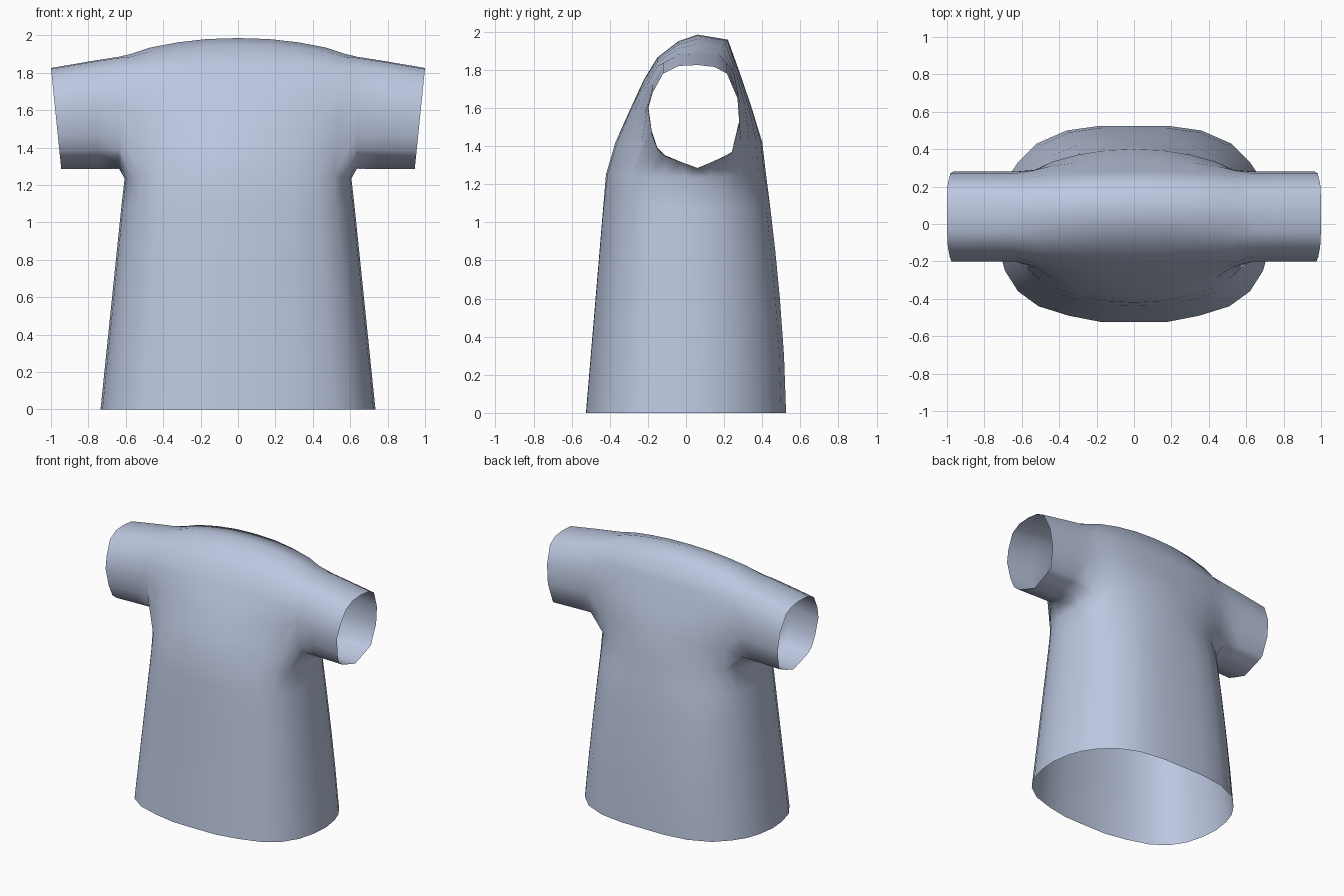
import bpy, bmesh, math

if "Cube" in bpy.data.objects:
    bpy.data.objects.remove(bpy.data.objects["Cube"])

cloth = bpy.data.materials.new("pale blue grey cloth")
cloth.diffuse_color = (0.5, 0.57, 0.74, 1)
cloth.use_nodes = True
cloth.node_tree.nodes["Principled BSDF"].inputs["Base Color"].default_value = cloth.diffuse_color

# Half hem outline, from front centre round the side to back centre
COLS = 5
HEM = [(0, -.525), (.18, -.523), (.35, -.49), (.51, -.44), (.62, -.36),
       (.69, -.25), (.725, -.12), (.735, .01), (.715, .14), (.68, .24),
       (.62, .33), (.52, .43), (.36, .50), (.18, .525), (0, .525)]
# Front-to-back arches (y, z): at the body centre, where the sleeve starts, at the cuff
CENTRE = [(-.42, 1.25), (-.37, 1.42), (-.29, 1.6), (-.22, 1.75), (-.15, 1.865), (-.04, 1.95),
          (.06, 1.985), (.22, 1.958), (.28, 1.79), (.345, 1.6), (.40, 1.42), (.42, 1.25)]
SHOULDER = [(-.29, 1.25), (-.235, 1.40), (-.22, 1.56), (-.2, 1.69), (-.15, 1.82), (-.05, 1.885),
            (.06, 1.9), (.17, 1.885), (.25, 1.79), (.285, 1.62), (.29, 1.42), (.265, 1.25)]
CUFF = [(-.15, 1.38), (-.18, 1.46), (-.2, 1.59), (-.175, 1.68), (-.12, 1.78), (-.04, 1.82),
        (.06, 1.825), (.15, 1.815), (.215, 1.78), (.27, 1.65), (.28, 1.51), (.24, 1.36),
        (.2, 1.34), (.14, 1.315), (.06, 1.285), (-.03, 1.315), (-.11, 1.345)]
BLEND = [0, .06, .27, .6, 1]
ARMPIT = 1.25

bm = bmesh.new()


def bridge(a, b, closed=False):
    """Quads between two rows of vertices."""
    n = len(a)
    for i in range(n if closed else n - 1):
        k = (i + 1) % n
        bm.faces.new((a[i], a[k], b[k], b[i]))


# Chest and shoulder arches, one per column
arches = []
for c in range(COLS):
    row, t = [], BLEND[c]
    for j, (p, q) in enumerate(zip(CENTRE, SHOULDER)):
        lift = math.sin(math.pi * j / (len(CENTRE) - 1))
        x = HEM[c][0] * (.825 + .10 * lift)
        row.append(bm.verts.new((x, p[0] + (q[0] - p[0]) * t, p[1] + (q[1] - p[1]) * t)))
    arches.append(row)
for a, b in zip(arches, arches[1:]):
    bridge(a, b)

# Underarm points complete the top ring of the torso
under = [bm.verts.new((x * .825, y * .85, 1.235)) for x, y in HEM[COLS:-COLS]]
top_ring = [a[0] for a in arches] + under + [a[-1] for a in reversed(arches)]

# Torso rings from the hem to the armpit
previous = None
for z in (0, .3, .6, .85, 1.07):
    f = z / ARMPIT
    ring = [bm.verts.new((x * (1 - .175 * f),
                          y * (1 - .2 * f ** (1.0 if y < 0 else 1.6)), z)) for x, y in HEM]
    if previous:
        bridge(previous, ring)
    previous = ring
bridge(previous, top_ring)

# Sleeve rings from the shoulder out to the slanted cuff
previous = arches[-1] + under[::-1]
for inner, rise in ((.635, 1.11), (.74, 1.075), (.85, 1.035), (.945, 1.0)):
    slant = .055 * (inner - .6) / .345
    ring = [bm.verts.new((inner + slant * (z - 1.285) / .54, y, 1.285 + (z - 1.285) * rise))
            for y, z in CUFF]
    bridge(previous, ring, True)
    previous = ring

bmesh.ops.recalc_face_normals(bm, faces=bm.faces)
# Make the normals point outwards
bm.faces.ensure_lookup_table()
probe = max(bm.faces, key=lambda f: f.calc_center_median().z)
if probe.normal.z < 0:
    bmesh.ops.reverse_faces(bm, faces=bm.faces)

mesh = bpy.data.meshes.new("shirt")
bm.to_mesh(mesh)
bm.free()
mesh.materials.append(cloth)
shirt = bpy.data.objects.new("shirt", mesh)
bpy.context.collection.objects.link(shirt)
for poly in mesh.polygons:
    poly.use_smooth = True

# Left half
mirror = shirt.modifiers.new("left half", 'MIRROR')
mirror.use_axis = (True, False, False)
mirror.merge_threshold = .001
